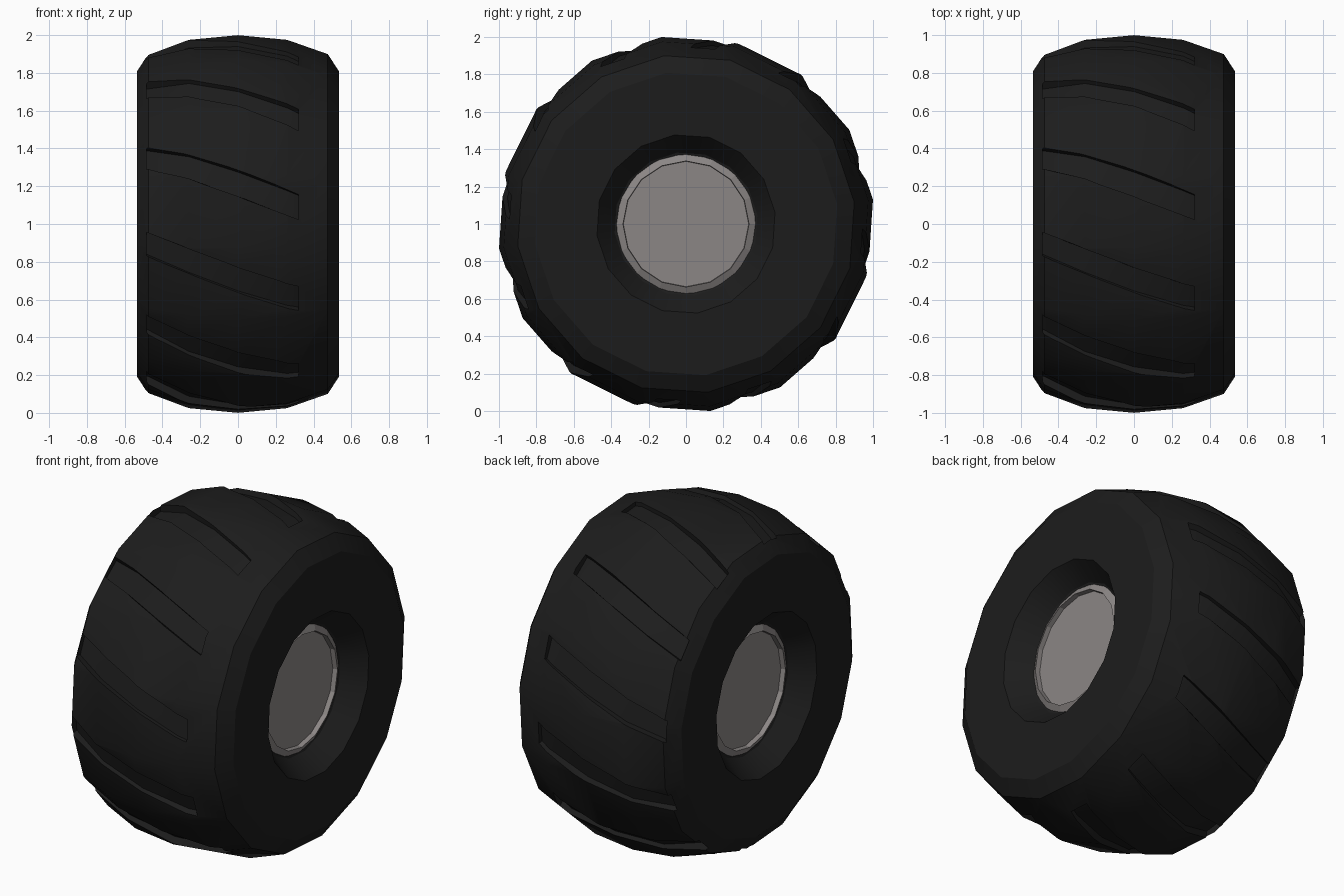
import bpy, bmesh, math

if "Cube" in bpy.data.objects:
    bpy.data.objects.remove(bpy.data.objects["Cube"])

SIDES = 16
PHASE = math.radians(7.4)      # tyre facets are turned slightly
GROOVES = 12
CZ = 1.0                       # axle height


def material(name, col):
    m = bpy.data.materials.new(name)
    m.diffuse_color = (*col, 1)
    m.use_nodes = True
    m.node_tree.nodes["Principled BSDF"].inputs["Base Color"].default_value = m.diffuse_color
    return m


def ring_point(x, r, a):
    return (x, r * math.cos(a), CZ + r * math.sin(a))


def make_object(name, bm, mat=None):
    bmesh.ops.recalc_face_normals(bm, faces=bm.faces)
    me = bpy.data.meshes.new(name)
    bm.to_mesh(me)
    bm.free()
    ob = bpy.data.objects.new(name, me)
    bpy.context.collection.objects.link(ob)
    if mat:
        me.materials.append(mat)
    return ob


def revolve(name, profile, phase, closed, mat):
    """Turn an (x, radius) profile round the axle; cap the ends if open."""
    bm = bmesh.new()
    rings = [[bm.verts.new(ring_point(x, r, phase + 2 * math.pi * i / SIDES))
              for i in range(SIDES)] for x, r in profile]
    pairs = list(zip(rings, rings[1:]))
    if closed:
        pairs.append((rings[-1], rings[0]))
    else:
        bm.faces.new(rings[0])
        bm.faces.new(rings[-1])
    for a, b in pairs:
        for i in range(SIDES):
            j = (i + 1) % SIDES
            bm.faces.new((a[i], a[j], b[j], b[i]))
    return make_object(name, bm, mat)


def mirrored(half):
    """Half profile from the middle outwards -> whole profile."""
    return [(-x, r) for x, r in reversed(half) if x > 0] + half


rubber = material("rubber", (0.012, 0.012, 0.012))
metal = material("metal", (0.26, 0.24, 0.235))

# Tyre: crowned tread, flat sidewall, sloping recess to the rim
tread = [(0, 1.008), (0.26, 0.983), (0.475, 0.907), (0.535, 0.815)]
tyre = revolve("tyre", mirrored(tread + [(0.535, 0.48), (0.41, 0.385), (0.40, 0.36)]),
               PHASE, True, rubber)


def tread_radius(x):
    x = abs(x)
    for (x0, r0), (x1, r1) in zip(tread, tread[1:]):
        if x <= x1:
            return r0 + (r1 - r0) * (x - x0) / (x1 - x0)
    return tread[-1][1]


# Slanted tread grooves, cut out of the tyre
bm = bmesh.new()
for k in range(GROOVES):
    sections = []
    for x in (-0.485, -0.26, 0, 0.26, 0.32):
        start = math.radians(13.5 + 22 * x + k * 360 / GROOVES)
        end = start + math.radians(8)
        floor = tread_radius(x) - 0.042
        sections.append([bm.verts.new(ring_point(x, r, a)) for r, a in
                         ((floor, start), (floor, end), (1.1, end), (1.1, start))])
    for s, t in zip(sections, sections[1:]):
        for i in range(4):
            j = (i + 1) % 4
            bm.faces.new((s[i], s[j], t[j], t[i]))
    bm.faces.new(sections[0])
    bm.faces.new(sections[-1])
cutter = make_object("groove_cutter", bm)
cutter.hide_render = True

cut = tyre.modifiers.new("grooves", 'BOOLEAN')
cut.operation = 'DIFFERENCE'
cut.solver = 'EXACT'
cut.object = cutter
bpy.context.view_layer.objects.active = tyre
tyre.select_set(True)
bpy.ops.object.modifier_apply(modifier="grooves")
bpy.data.objects.remove(cutter)
bpy.ops.object.shade_smooth_by_angle(angle=math.radians(25))

# Rim: bevelled lip round a slightly sunken disc, same on both sides
revolve("rim", mirrored([(0.40, 0.385), (0.425, 0.337), (0.395, 0.335)]),
        0, False, metal)
